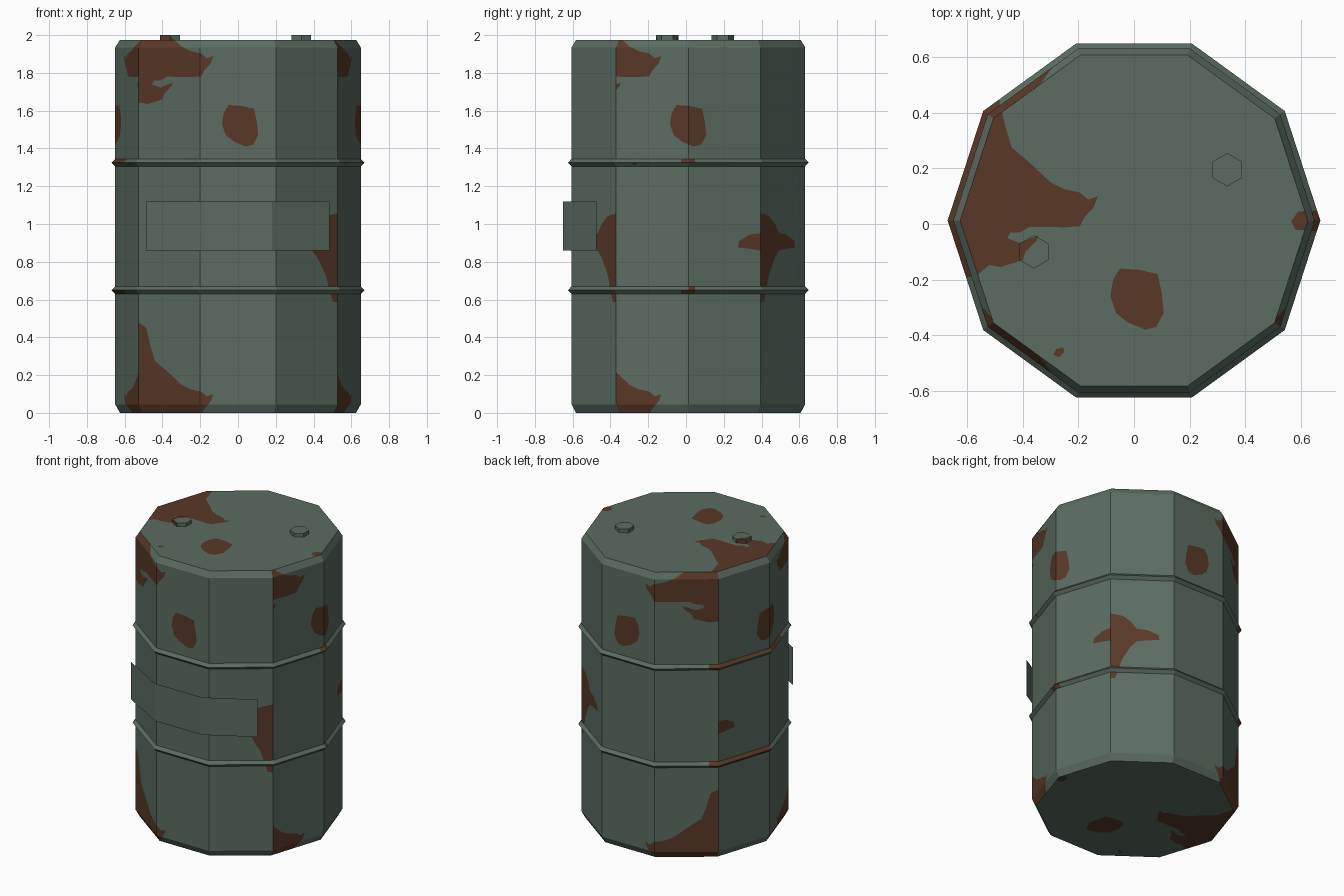
import bpy, math
from mathutils import Vector
from mathutils.geometry import delaunay_2d_cdt, normal as poly_normal

if "Cube" in bpy.data.objects:
    bpy.data.objects.remove(bpy.data.objects["Cube"])

SIDES, CY, TILE = 10, 0.0125, 1.79


def material(name, rgb):
    m = bpy.data.materials.new(name)
    m.diffuse_color = (*rgb, 1)
    m.use_nodes = True
    m.node_tree.nodes["Principled BSDF"].inputs["Base Color"].default_value = m.diffuse_color
    return m


green = material("drab green paint", (0.105, 0.151, 0.121))
rust = material("brown rust", (0.100, 0.040, 0.020))

# Rust outlines in a flat pattern, projected onto every side of the drum
corner_patch = [(-.70, .47), (-.52, .475), (-.485, .45), (-.465, .36), (-.44, .275), (-.375, .22),
                (-.30, .15), (-.25, .125), (-.195, .113), (-.165, .088), (-.13, .1), (-.145, .06),
                (-.177, .025), (-.195, -.008), (-.25, -.012), (-.375, -.01), (-.41, -.03),
                (-.445, -.03), (-.455, -.052), (-.41, -.068), (-.345, -.04), (-.35, -.06),
                (-.39, -.1), (-.40, -.13), (-.48, -.155), (-.52, -.147), (-.57, -.19), (-.70, -.19)]
blob = [(-.05, -.16), (.02, -.165), (.085, -.18), (.1, -.25), (.107, -.32), (.08, -.37),
        (.04, -.38), (-.02, -.355), (-.065, -.32), (-.085, -.26), (-.075, -.2)]
spot = [(-.29, -.47), (-.27, -.48), (-.25, -.46), (-.255, -.443), (-.28, -.45)]
edge_patch = [(.565, .01), (.59, .045), (.70, .05), (.70, -.03), (.58, -.02)]
side_patch = [(.275, .875), (.28, .91), (.34, .945), (.39, .95), (.42, 1.0), (.46, 1.04),
              (.54, 1.06), (.54, .58), (.5, .59), (.485, .65), (.463, .733), (.42, .823),
              (.39, .86), (.33, .87)]
PATCHES = [[Vector((u, v + shift)) for u, v in p]
           for p in (corner_patch, blob, spot, edge_patch, side_patch) for shift in (0, TILE)]


def inside(p, poly):
    hit = False
    for a, b in zip(poly, poly[1:] + poly[:1]):
        if (a.y > p.y) != (b.y > p.y) and p.x < a.x + (p.y - a.y) * (b.x - a.x) / (b.y - a.y):
            hit = not hit
    return hit


def cut_rust(face):
    """Split one flat face along the rust outlines; yield (triangle, material index)."""
    n = poly_normal(face)
    drop = max(range(3), key=lambda i: abs(n[i]))
    ui, vi = [(1, 2), (0, 2), (0, 1)][drop]
    outline = [Vector((p[ui], p[vi])) for p in face]
    pts, edges = [], []
    for loop in [outline] + PATCHES:
        k = len(pts)
        pts += loop
        edges += [(k + i, k + (i + 1) % len(loop)) for i in range(len(loop))]
    vs, _, tris, *_ = delaunay_2d_cdt(pts, edges, [], 0, 1e-5)
    for t in tris:
        c = (vs[t[0]] + vs[t[1]] + vs[t[2]]) / 3
        if not inside(c, outline):
            continue
        tri = []
        for i in t:
            p = Vector((0, 0, 0))
            p[ui], p[vi] = vs[i]
            p[drop] = face[0][drop] - (n[ui] * (p[ui] - face[0][ui]) + n[vi] * (p[vi] - face[0][vi])) / n[drop]
            tri.append(p)
        if poly_normal(tri).dot(n) < 0:
            tri.reverse()
        yield tri, int(any(inside(c, q) for q in PATCHES))


def build(name, faces, painted=True):
    verts, polys, mats, index = [], [], [], {}
    for f in faces:
        for poly, m in (cut_rust(f) if painted else [(f, 0)]):
            ids = []
            for p in poly:
                key = tuple(round(c, 4) for c in p)
                if key not in index:
                    index[key] = len(verts)
                    verts.append(key)
                ids.append(index[key])
            if len(set(ids)) == len(ids):
                polys.append(ids)
                mats.append(m)
    me = bpy.data.meshes.new(name)
    me.from_pydata(verts, [], polys)
    me.materials.append(green)
    me.materials.append(rust)
    me.polygons.foreach_set("material_index", mats)
    me.update()
    ob = bpy.data.objects.new(name, me)
    bpy.context.collection.objects.link(ob)


def lathe(profile, sides, cx, cy, turn=0.0):
    """Faces of a capped many-sided solid from (radius, height) pairs, bottom to top."""
    rings = [[Vector((cx + r * math.cos(turn + math.tau * i / sides),
                      cy + r * math.sin(turn + math.tau * i / sides), z)) for i in range(sides)]
             for r, z in profile]
    faces = [rings[0][::-1], rings[-1]]
    for lo, hi in zip(rings, rings[1:]):
        for i in range(sides):
            j = (i + 1) % sides
            faces.append([lo[i], lo[j], hi[j], hi[i]])
    return faces


# Drum: chamfered ends and two pointed hoops
profile = [(.625, 0), (.65, .045)]
for z in (.65, 1.325):
    profile += [(.65, z - .02), (.67, z), (.65, z + .02)]
profile += [(.65, 1.935), (.625, 1.975)]
build("drum", lathe(profile, SIDES, 0, CY))

# Two hexagonal filler caps on the lid
for name, x, y in (("large_cap", .335, .195), ("small_cap", -.36, -.1)):
    build(name, lathe([(.06, 1.97), (.06, 2.0)], 6, x, y, math.pi / 6))

# Thin folded label sheet standing off the front
fold = [(-.487, -.475), (-.18, -.65), (.18, -.65), (.484, -.475)]
build("label_sheet", [[Vector((*a, .86)), Vector((*b, .86)), Vector((*b, 1.12)), Vector((*a, 1.12))]
                      for a, b in zip(fold, fold[1:])], painted=False)
